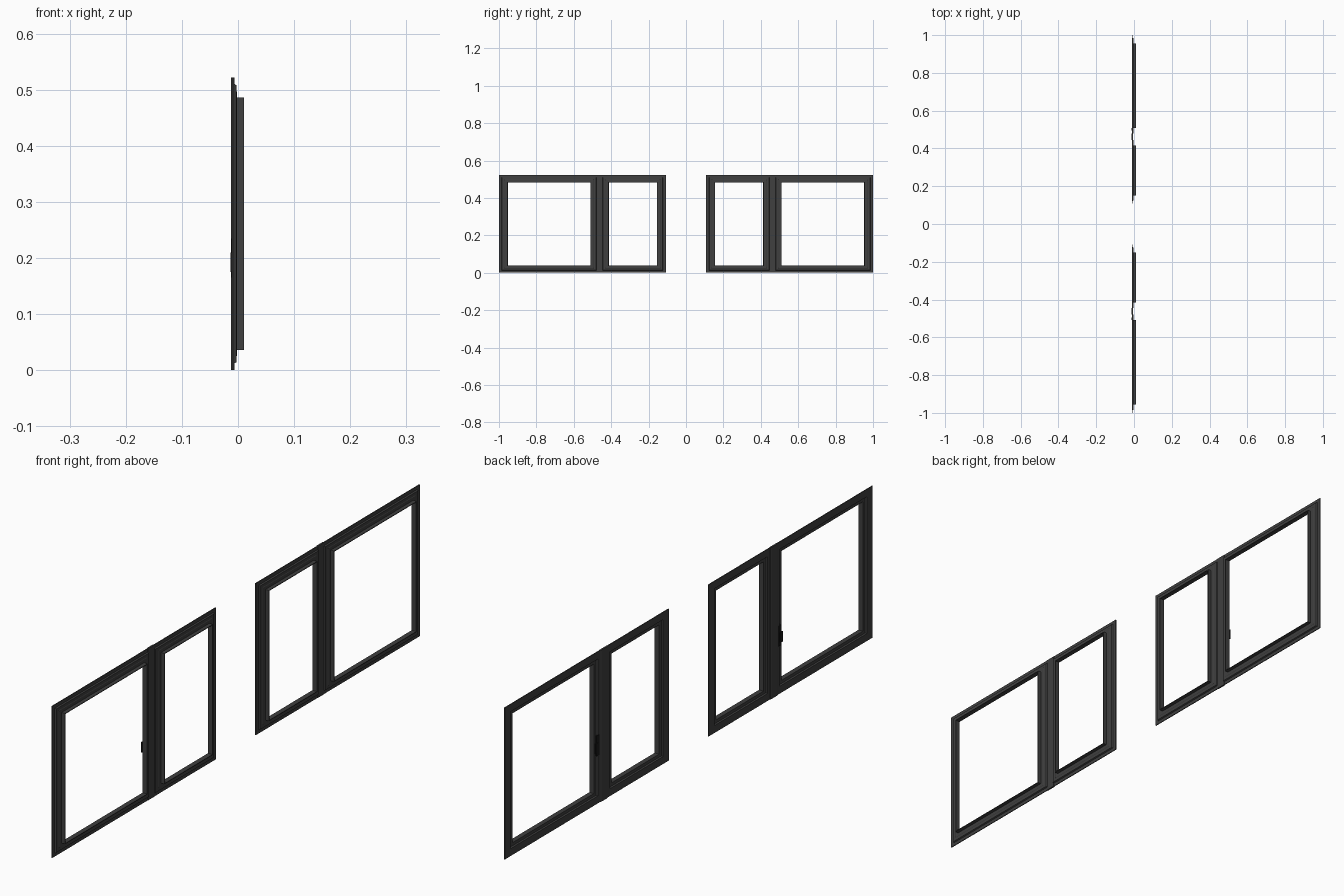
import bpy, bmesh

if "Cube" in bpy.data.objects:
    bpy.data.objects.remove(bpy.data.objects["Cube"])

H = 0.522
mat = bpy.data.materials.new("dark_rubber")
mat.diffuse_color = (0.05, 0.05, 0.05, 1)
mat.use_nodes = True
mat.node_tree.nodes["Principled BSDF"].inputs["Base Color"].default_value = mat.diffuse_color
black = bpy.data.materials.new("black_latch")
black.diffuse_color = (0.01, 0.01, 0.01, 1)
black.use_nodes = True
black.node_tree.nodes["Principled BSDF"].inputs["Base Color"].default_value = black.diffuse_color

# Moulded section: (fraction of frame width from outer edge, x depth)
SECTION = [(0, -.0105), (0, -.0075), (.30, -.0075), (.36, -.003), (.62, -.003),
           (.66, -.002), (.94, -.002), (.94, .011), (1, .011), (1, -.006),
           (.72, -.006), (.66, -.0105)]


def finish(bm, name, material):
    bmesh.ops.recalc_face_normals(bm, faces=bm.faces[:])
    me = bpy.data.meshes.new(name)
    bm.to_mesh(me)
    bm.free()
    me.materials.append(material)
    ob = bpy.data.objects.new(name, me)
    bpy.context.collection.objects.link(ob)
    return ob


def sash(name, y0, y1, side):
    """Sweep the section around a mitred rectangle."""
    bm = bmesh.new()
    rings = []
    for t, x in SECTION:
        dy, dz = .047 * t, .0385 * t
        a, b, lo, hi = y0 + dy, y1 - dy, dz, H - dz
        rings.append([bm.verts.new((x, side * y, z))
                      for y, z in ((a, lo), (b, lo), (b, hi), (a, hi))])
    for i, r in enumerate(rings):
        s = rings[(i + 1) % len(rings)]
        for k in range(4):
            j = (k + 1) % 4
            bm.faces.new((r[k], r[j], s[j], s[k]))
    return finish(bm, name, mat)


def extrude_z(name, outline, z0, z1, side, material):
    """Vertical bar from an x/y outline."""
    bm = bmesh.new()
    f = bm.faces.new([bm.verts.new((x, side * y, z0)) for x, y in outline])
    g = bmesh.ops.extrude_face_region(bm, geom=[f])
    top = [v for v in g["geom"] if isinstance(v, bmesh.types.BMVert)]
    bmesh.ops.translate(bm, verts=top, vec=(0, 0, z1 - z0))
    return finish(bm, name, material)


for side, label in ((1, "rear"), (-1, "front")):
    # window frames
    sash(label + "_small_window_frame", .108, .460, side)
    sash(label + "_large_window_frame", .463, 1.0, side)
    # cover strip over the joint between the frames
    extrude_z(label + "_mullion_strip",
              [(-.011, .443), (-.0125, .446), (-.0125, .478), (-.011, .481),
               (-.0065, .481), (-.0065, .443)], 0, H, side, mat)
    # latch plate and pull
    extrude_z(label + "_latch_plate",
              [(-.0115, .488), (-.0115, .502), (-.006, .502), (-.006, .488)],
              .165, .235, side, black)
    extrude_z(label + "_latch_pull",
              [(-.013, .496), (-.013, .509), (-.009, .509), (-.009, .496)],
              .175, .21, side, black)
